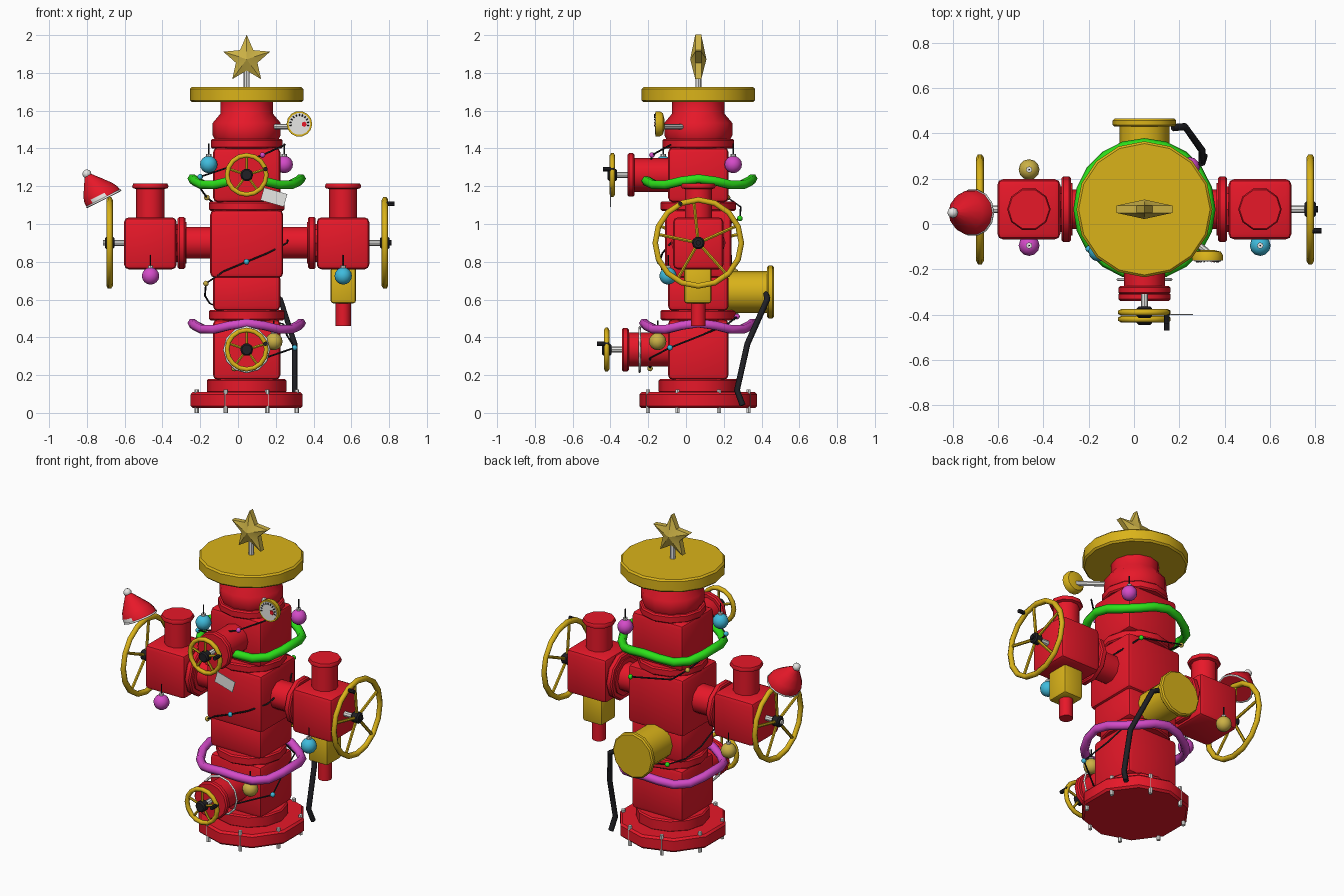
import bpy, bmesh, math
from mathutils import Vector, Matrix

if "Cube" in bpy.data.objects:
    bpy.data.objects.remove(bpy.data.objects["Cube"])

CX, CY = 0.046, 0.065          # main vertical axis
COLOURS = {
    "red": (0.80, 0.009, 0.022), "gold": (0.70, 0.45, 0.010), "pale_gold": (0.60, 0.44, 0.06),
    "black": (0.014, 0.014, 0.018), "white": (0.84, 0.84, 0.82), "green": (0.025, 0.75, 0.01),
    "magenta": (0.66, 0.07, 0.58), "blue": (0.05, 0.50, 0.72),
}
MATS = {}
for key, rgb in COLOURS.items():
    MATS[key] = bpy.data.materials.new(key)
    MATS[key].diffuse_color = (*rgb, 1)


def finish(bm, name, mat, angle=42):
    """Turn a bmesh into an object, smooth except at sharp edges."""
    bmesh.ops.recalc_face_normals(bm, faces=bm.faces)
    for f in bm.faces:
        f.smooth = True
    for e in bm.edges:
        if len(e.link_faces) == 2:
            e.smooth = e.calc_face_angle(0) < math.radians(angle)
    me = bpy.data.meshes.new(name)
    bm.to_mesh(me)
    bm.free()
    me.materials.append(MATS[mat])
    ob = bpy.data.objects.new(name, me)
    bpy.context.collection.objects.link(ob)
    return ob


def loft(name, rings, mat, angle=42):
    """Skin a list of equal rings and cap both ends."""
    bm = bmesh.new()
    rows = [[bm.verts.new(p) for p in ring] for ring in rings]
    n = len(rows[0])
    for a, b in zip(rows, rows[1:]):
        for i in range(n):
            bm.faces.new((a[i], a[(i + 1) % n], b[(i + 1) % n], b[i]))
    bm.faces.new(rows[0][::-1])
    bm.faces.new(rows[-1])
    return finish(bm, name, mat, angle)


def lathe(name, profile, origin, axis, mat, n=10, phase=0.0):
    """Turn (radius, distance) points around an axis from origin."""
    q = Vector(axis).to_track_quat('Z', 'Y')
    rings = [[Vector(origin) + q @ Vector((r * math.cos(phase + math.tau * i / n),
                                           r * math.sin(phase + math.tau * i / n), h))
              for i in range(n)] for r, h in profile]
    return loft(name, rings, mat)


def rod(name, a, b, r, mat, n=8):
    d = Vector(b) - Vector(a)
    return lathe(name, [(r, 0), (r, d.length)], a, d, mat, n)


def disc(r, a, b, c=0.008):
    """Profile of a flange with softened rims."""
    return [(r - c, a), (r, a + c), (r, b - c), (r - c, b)]


def box(name, lo, hi, mat, bevel=0.025):
    lo, hi = Vector(lo), Vector(hi)
    bm = bmesh.new()
    bmesh.ops.create_cube(bm, size=1, matrix=Matrix.Translation((lo + hi) / 2) @ Matrix.Diagonal((*(hi - lo), 1)))
    if bevel:
        bmesh.ops.bevel(bm, geom=bm.edges[:], offset=bevel, segments=2, profile=0.5, affect='EDGES')
    return finish(bm, name, mat)


def ball(name, c, r, mat, u=12):
    bm = bmesh.new()
    bmesh.ops.create_uvsphere(bm, u_segments=u, v_segments=max(6, u * 2 // 3), radius=r,
                              matrix=Matrix.Translation(c))
    return finish(bm, name, mat, 70)


def tube(name, pts, r, mat, closed=False, res=1):
    cu = bpy.data.curves.new(name, 'CURVE')
    cu.dimensions = '3D'
    cu.bevel_depth, cu.bevel_resolution, cu.use_fill_caps = r, res, True
    sp = cu.splines.new('POLY')
    sp.points.add(len(pts) - 1)
    for p, co in zip(sp.points, pts):
        p.co = (*co, 1)
    sp.use_cyclic_u = closed
    cu.materials.append(MATS[mat])
    ob = bpy.data.objects.new(name, cu)
    bpy.context.collection.objects.link(ob)
    bpy.ops.object.select_all(action='DESELECT')
    ob.select_set(True)
    bpy.context.view_layer.objects.active = ob
    bpy.ops.object.convert(target='MESH')
    return ob


def hand_wheel(name, c, axis, r, t, spin, grip=None):
    """Rim, five spokes, black hub and optional crank grip."""
    q, c = Vector(axis).to_track_quat('Z', 'Y'), Vector(c)
    at = lambda rad, a, h=0: c + q @ Vector((rad * math.cos(a), rad * math.sin(a), h))
    tube(name + "_rim", [at(r - t, math.tau * i / 16) for i in range(16)], t, "gold", True)
    for i in range(5):
        rod(name + "_spoke", c, at(r - t, spin + math.tau * i / 5), t * 0.55, "gold", 6)
    lathe(name + "_hub", disc(0.034, -0.025, 0.025), c, axis, "black")
    if grip is not None:
        rod(name + "_grip", at(r - t, grip, -0.01), at(r - t, grip, 0.05), 0.012, "black")


# Main stack: footing, boxes, flanges, cap
lathe("base_flange", disc(0.312, 0.025, 0.11, 0.012), (CX, CY, 0), (0, 0, 1), "red", 10, math.pi / 2)
lathe("base_collar", disc(0.21, 0.105, 0.18), (CX, CY, 0), (0, 0, 1), "red", 12)
for nm, hx, hy, z0, z1 in (("lower_body", .178, .16, .175, .495), ("middle_body", .178, .16, .54, .735),
                           ("cross_body", .193, .175, .715, 1.075), ("upper_body", .178, .16, 1.115, 1.405)):
    box(nm, (CX - hx, CY - hy, z0), (CX + hx, CY + hy, z1), "red")
for r, z0, z1 in ((.2, .49, .545), (.2, 1.07, 1.12), (.19, 1.40, 1.45)):
    lathe("body_flange", disc(r, z0, z1), (CX, CY, 0), (0, 0, 1), "red", 12)
lathe("top_cap", [(.165, 1.44), (.18, 1.47), (.18, 1.535), (.138, 1.585), (.138, 1.645)],
      (CX, CY, 0), (0, 0, 1), "red", 12)
lathe("top_disc", disc(0.3, 1.645, 1.725, 0.01), (CX, CY, 0), (0, 0, 1), "gold", 16)
for i in range(8):
    a = math.tau * (i + 0.5) / 8
    x, y = CX + 0.287 * math.cos(a), CY + 0.287 * math.sin(a)
    rod("base_bolt", (x, y, 0), (x, y, 0.125), 0.012, "white", 6)

# Star on its rod
rod("star_rod", (CX, CY, 1.72), (CX, CY, 1.84), 0.016, "white")
bm = bmesh.new()
rim = []
for s in (-0.016, 0.016):
    rim.append([bm.verts.new((CX + r * math.sin(a), CY + s, 1.872 + r * math.cos(a)))
                for r, a in ((0.13 if i % 2 == 0 else 0.06, math.pi * i / 5) for i in range(10))])
tips = [bm.verts.new((CX, CY + s, 1.872)) for s in (-0.043, 0.043)]
for i in range(10):
    j = (i + 1) % 10
    bm.faces.new((rim[0][i], rim[0][j], rim[1][j], rim[1][i]))
    for k in (0, 1):
        bm.faces.new((rim[k][i], rim[k][j], tips[k]))
finish(bm, "star", "pale_gold", 50)

# Side arms, mirrored about the main axis
for s, side in ((-1, "left"), (1, "right")):
    ax, org = (s, 0, 0), (CX, CY, 0.9)
    lathe(side + "_arm_neck", [(.088, .1), (.088, .318), (.115, .318), (.115, .33)], org, ax, "red")
    lathe(side + "_arm_flange", disc(0.145, 0.325, 0.365), org, ax, "red")
    rod(side + "_arm_joint", (CX + s * .36, CY, .9), (CX + s * .4, CY, .9), 0.1, "red")
    mx = CX + s * 0.51
    box(side + "_arm_box", (mx - .139, CY - .133, .76), (mx + .139, CY + .133, 1.035), "red")
    lathe(side + "_arm_stack", [(.075, 1.02), (.075, 1.185), (.093, 1.19), (.096, 1.2), (.09, 1.215)],
          (mx, CY, 0), (0, 0, 1), "red")
    wx = -.68 if s < 0 else .778
    rod(side + "_wheel_shaft", (mx + s * .13, CY, .9), (wx, CY, .9), 0.016, "white")
    rod(side + "_wheel_nut", (wx, CY, .9), (wx + s * .035, CY, .9), 0.014, "white" if s < 0 else "black")
    hand_wheel(side + "_wheel", (wx, CY, .9), ax, 0.245, 0.017, 0.42, None if s < 0 else 2.0)

# Drain under the right arm
box("drain_box", (.49, -.01, .58), (.625, .135, .77), "gold", 0.015)
rod("drain_pipe", (.557, CY, .46), (.557, CY, .59), 0.04, "red", 10)

# Front valves
for nm, z, y0, wy in (("upper_valve", 1.26, -.31, -.39), ("lower_valve", .335, -.34, -.42)):
    lathe(nm + "_pipe", [(.09, y0 + .02), (.09, 0)], (CX, 0, z), (0, 1, 0), "red", 12)
    lathe(nm + "_flange", disc(.115, y0, y0 + .037), (CX, 0, z), (0, 1, 0), "red", 12)
    rod(nm + "_shaft", (CX, y0 + .01, z), (CX, wy, z), 0.016, "white")
    hand_wheel(nm + "_wheel", (CX, wy, z), (0, -1, 0), 0.118, 0.014, 0.3, 0.3)
tube("lower_valve_wire", [(CX + .118 * math.cos(math.tau * i / 12), -.245, .335 + .118 * math.sin(math.tau * i / 12))
                          for i in range(12)], 0.007, "white", True, 0)

# Rear outlet and hose
lathe("rear_outlet", [(.11, .1), (.11, .43)], (CX, 0, .64), (0, 1, 0), "gold", 12)
lathe("rear_outlet_flange", disc(.14, .43, .465), (CX, 0, .64), (0, 1, 0), "gold", 12)
tube("hose", [(.17, .425, .63), (.225, .43, .60), (.30, .325, .365), (.30, .27, .12), (.31, .30, .04)],
     0.016, "black")

# Garlands: wavy closed tubes
for nm, z, mat in (("green_garland", 1.222, "green"), ("magenta_garland", .457, "magenta")):
    tube(nm, [(CX + .288 * math.cos(a), CY + .288 * math.sin(a), z + .018 * math.cos(4 * a))
              for a in (math.tau * i / 20 for i in range(20))], 0.026, mat, True)

# Hanging baubles with cap and hook
for x, y, z, mat in ((-.463, -.095, .725, "magenta"), (.557, -.095, .725, "blue"), (-.463, .24, .725, "pale_gold"),
                     (-.155, -.12, 1.315, "blue"), (.245, .25, 1.315, "magenta"), (.19, -.15, .378, "pale_gold")):
    ball("bauble", (x, y, z), 0.046, mat)
    rod("bauble_cap", (x, y, z + .04), (x, y, z + .055), 0.014, "white")
    rod("bauble_hook", (x, y, z + .05), (x, y, z + .11), 0.004, "black", 5)

# Light string winding down the stack, with bulbs at some points
string = [(.25, -.08, 1.42, ""), (.13, -.18, 1.365, "magenta"), (-.05, -.19, 1.30, ""), (-.20, -.11, 1.25, "blue"),
          (-.20, .05, 1.19, ""), (-.165, .22, 1.14, "pale_gold"), (-.1, .29, 1.09, ""), (.185, .285, 1.03, "green"),
          (.27, .13, .95, ""), (.26, -.08, .90, ""), (.155, -.125, .845, ""), (.045, -.14, .80, "blue"),
          (-.075, -.125, .75, ""), (-.17, -.06, .685, "pale_gold"), (-.175, .1, .62, ""), (-.15, .22, .58, ""),
          (-.06, .27, .54, "green"), (.1, .27, .51, "magenta"), (.24, .22, .47, ""), (.26, .08, .41, ""),
          (.30, -.085, .345, "blue"), (.14, -.19, .29, ""), (-.02, -.19, .235, "pale_gold")]
tube("light_wire", [p[:3] for p in string], 0.005, "black", False, 0)
for *p, mat in string:
    if mat:
        ball("light_bulb", p, 0.015, mat, 8)

# Pressure gauge facing forward
lathe("gauge_case", [(.03, .115), (.058, .122), (.068, .138), (.068, .162)], (.325, 0, 1.53), (0, -1, 0), "gold", 14)
lathe("gauge_face", [(.058, .16), (.058, .165)], (.325, 0, 1.53), (0, -1, 0), "white", 14)
for a in range(-10, 191, 20):
    c, s = math.cos(math.radians(a)), math.sin(math.radians(a))
    rod("gauge_tick", (.325 + .042 * c, -.166, 1.53 + .042 * s), (.325 + .052 * c, -.166, 1.53 + .052 * s),
        0.003, "black", 4)
lathe("gauge_mark", [(.015, .164), (.015, .168)], (.35, 0, 1.528), (0, -1, 0), "red", 5)
rod("gauge_stem", (.19, -.02, 1.515), (.325, -.125, 1.515), 0.015, "white")

# Paper tag on the upper valve
tag = box("tag", (-.064, -.002, -.035), (.064, .002, .035), "white", 0)
tag.location, tag.rotation_euler = (.19, -.40, 1.142), (0, math.radians(16), 0)

# Floppy cap over the left wheel, trimmed in white on its front left
base, tip = Vector((-.712, .05, 1.135)), Vector((-.80, .05, 1.265))
u, v = Vector((.89, 0, .45)), Vector((0, 1, 0))


def cap_ring(t, r, n=14):
    c = base.lerp(tip, t)
    return [c + r * (u * math.cos(math.tau * i / n) + v * math.sin(math.tau * i / n)) for i in range(n)]


cone = loft("cap_cone", [cap_ring(-.02, .1), cap_ring(.16, .098), cap_ring(.35, .085), cap_ring(.65, .052),
                         cap_ring(1, .012)], "red")
cone.data.materials.append(MATS["white"])
for f in cone.data.polygons:
    d = f.center - base
    if len(f.vertices) == 4 and d.dot(tip - base) < 0.12 * (tip - base).length_squared \
            and d.dot(u) < 0.03 and d.y < 0.03:
        f.material_index = 1
tube("cap_brim", cap_ring(-.01, .099), 0.006, "white", True, 0)
ball("cap_pompom", tip, 0.024, "white", 8)

for m in bpy.data.materials:
    if m.users and not m.is_grease_pencil:
        m.use_nodes = True
        m.node_tree.nodes["Principled BSDF"].inputs["Base Color"].default_value = m.diffuse_color
